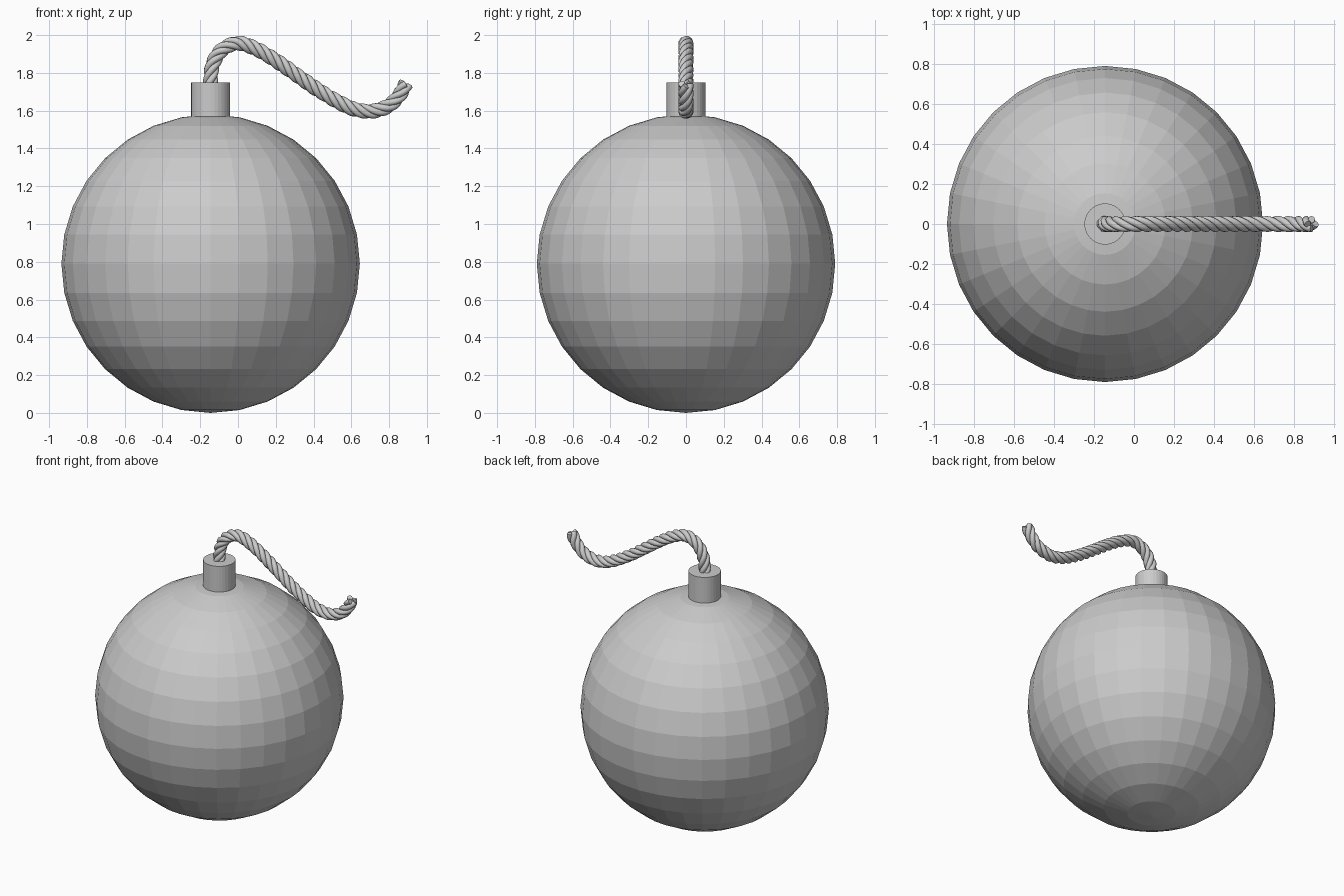
import bpy, math
from mathutils import Vector

if "Cube" in bpy.data.objects:
    bpy.data.objects.remove(bpy.data.objects["Cube"])

CX, R = -0.145, 0.79

# Round faceted body
bpy.ops.mesh.primitive_uv_sphere_add(segments=32, ring_count=16, radius=R, location=(CX, 0, R))
bpy.context.object.name = "body"

# Short neck on top
bpy.ops.mesh.primitive_cylinder_add(vertices=32, radius=0.103, depth=0.21, location=(CX, 0, 1.645))
bpy.context.object.name = "neck"

# Fuse centre line in the xz plane
pts = [(-0.146, 1.70), (-0.146, 1.755), (-0.133, 1.845), (-0.087, 1.92), (0.0, 1.957),
       (0.103, 1.923), (0.22, 1.852), (0.325, 1.778), (0.43, 1.706), (0.537, 1.643),
       (0.62, 1.607), (0.706, 1.597), (0.79, 1.622), (0.85, 1.676), (0.888, 1.742)]
P = [Vector((x, 0, z)) for x, z in pts]
P = [2 * P[0] - P[1]] + P + [2 * P[-1] - P[-2]]


def smooth_path(p, steps):
    """Catmull-Rom interpolation through the inner points."""
    out = []
    for i in range(1, len(p) - 2):
        a, b, c, d = p[i - 1:i + 3]
        for k in range(steps):
            t = k / steps
            out.append(0.5 * (2 * b + (c - a) * t + (2 * a - 5 * b + 4 * c - d) * t * t
                              + (3 * b - a - 3 * c + d) * t ** 3))
    return out + [p[-2]]


path = smooth_path(P, 14)

# Four strands twisted round the centre line
STRANDS, PITCH, OFFSET, THICK = 4, 0.23, 0.0225, 0.0178
curve = bpy.data.curves.new("fuse_rope", 'CURVE')
curve.dimensions = '3D'
curve.bevel_depth = THICK
curve.bevel_resolution = 2
curve.use_fill_caps = True
for s in range(STRANDS):
    spline = curve.splines.new('POLY')
    spline.points.add(len(path) - 1)
    length = 0
    for i, p in enumerate(path):
        if i:
            length += (p - path[i - 1]).length
        t = (path[min(i + 1, len(path) - 1)] - path[max(i - 1, 0)]).normalized()
        n = Vector((t.z, 0, -t.x))
        a = 2 * math.pi * (length / PITCH + s / STRANDS)
        q = p + OFFSET * (math.cos(a) * n + math.sin(a) * Vector((0, 1, 0)))
        spline.points[i].co = (*q, 1)
    spline.use_smooth = True

rope = bpy.data.objects.new("fuse_rope", curve)
bpy.context.collection.objects.link(rope)
bpy.ops.object.select_all(action='DESELECT')
rope.select_set(True)
bpy.context.view_layer.objects.active = rope
bpy.ops.object.convert(target='MESH')
bpy.ops.object.shade_smooth_by_angle(angle=math.radians(50))
